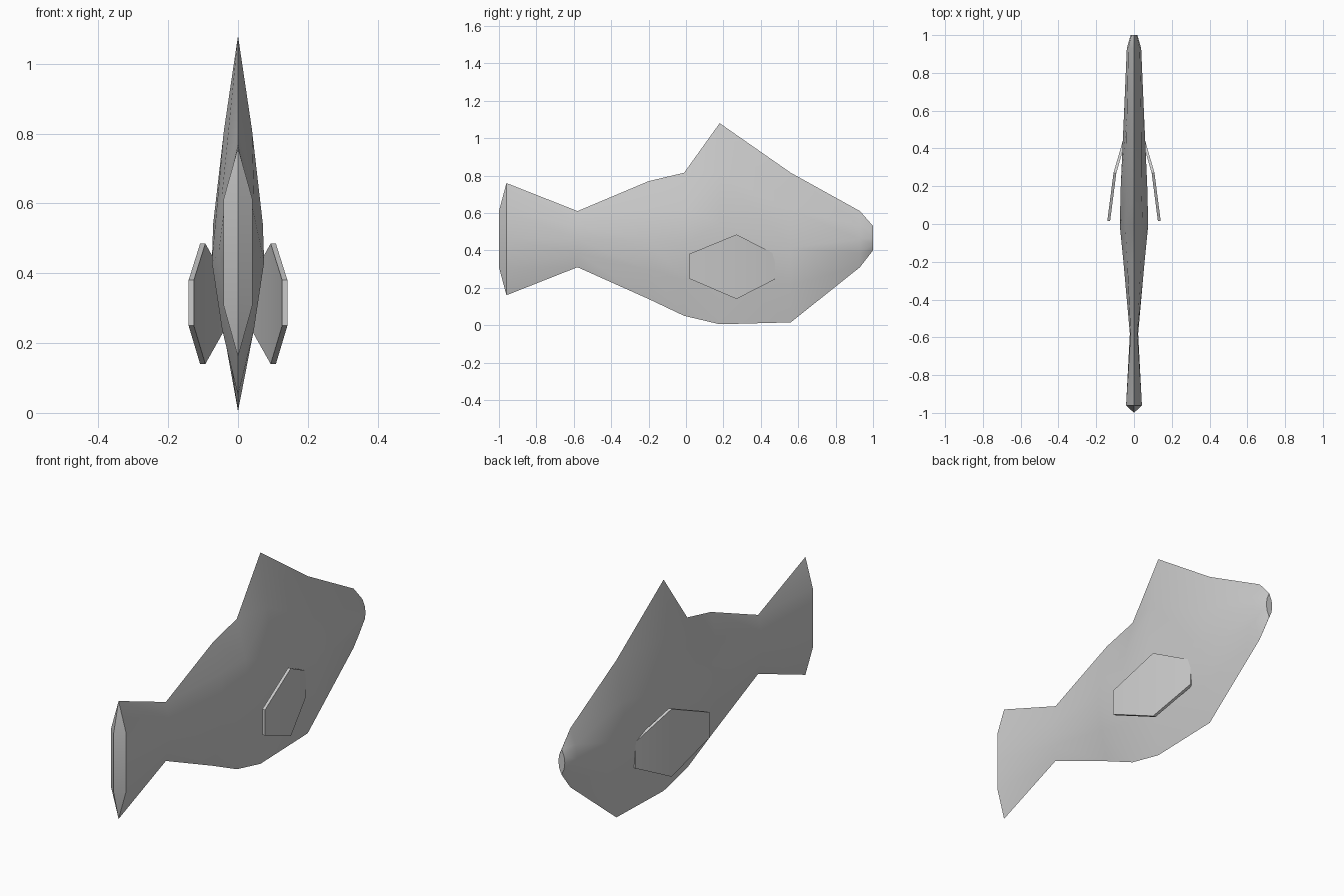
import bpy, bmesh, math

if "Cube" in bpy.data.objects:
    bpy.data.objects.remove(bpy.data.objects["Cube"])


def add_object(name, bm):
    bmesh.ops.recalc_face_normals(bm, faces=bm.faces[:])
    mesh = bpy.data.meshes.new(name)
    bm.to_mesh(mesh)
    bm.free()
    ob = bpy.data.objects.new(name, mesh)
    bpy.context.collection.objects.link(ob)
    bpy.ops.object.select_all(action='DESELECT')
    ob.select_set(True)
    bpy.context.view_layer.objects.active = ob
    bpy.ops.object.shade_smooth_by_angle(angle=math.radians(25))
    return ob


# Body stations: y, bottom z, top z, half width at quarter heights, half width at middle
STATIONS = [
    (-0.96, 0.16, 0.76, 0.042, 0.042),
    (-0.58, 0.31, 0.61, 0.018, 0.022),
    (-0.20, 0.14, 0.77, 0.036, 0.056),
    (-0.01, 0.05, 0.815, 0.046, 0.075),
    (0.18, 0.005, 1.08, 0.040, 0.071),
    (0.56, 0.015, 0.815, 0.038, 0.054),
    (0.93, 0.31, 0.61, 0.030, 0.038),
    (1.00, 0.40, 0.53, 0.014, 0.018),
]

# Body, dorsal fin and tail lofted as one skin
bm = bmesh.new()
rings = []
for y, lo, hi, q, m in STATIONS:
    h = hi - lo
    section = [(0, 1), (q, .75), (m, .5), (q, .25), (0, 0), (-q, .25), (-m, .5), (-q, .75)]
    rings.append([bm.verts.new((x, y, lo + t * h)) for x, t in section])
for a, b in zip(rings, rings[1:]):
    for i in range(8):
        j = (i + 1) % 8
        bm.faces.new((a[i], a[j], b[j], b[i]))
bm.faces.new(rings[-1])

# Tail trailing edge: wedge closing on the centre line
edge = [bm.verts.new((0, -1.0, z)) for z in (0.61, 0.46, 0.31)]
tail = rings[0]
for side in ((1, 2, 3), (7, 6, 5)):
    q1, mid, q2 = (tail[i] for i in side)
    bm.faces.new((tail[0], q1, edge[0]))
    bm.faces.new((q1, mid, edge[1], edge[0]))
    bm.faces.new((mid, q2, edge[2], edge[1]))
    bm.faces.new((q2, tail[4], edge[2]))
add_object("fish_body", bm)

# Side fins: bent hexagonal plates, rooted inside the body
FIN = [(0.015, 0.134, 0.25, 0.38), (0.27, 0.101, 0.14, 0.485), (0.475, 0.042, 0.245, 0.38)]
THICK = 0.0075
for side, name in ((1, "right_fin"), (-1, "left_fin")):
    bm = bmesh.new()
    rings = []
    for y, x, lo, hi in FIN:
        rings.append([bm.verts.new((side * (x + d), y, z)) for d, z in
                      ((THICK, lo), (THICK, hi), (-THICK, hi), (-THICK, lo))])
    for a, b in zip(rings, rings[1:]):
        for i in range(4):
            j = (i + 1) % 4
            bm.faces.new((a[i], a[j], b[j], b[i]))
    bm.faces.new(rings[0])
    bm.faces.new(rings[-1])
    add_object(name, bm)
